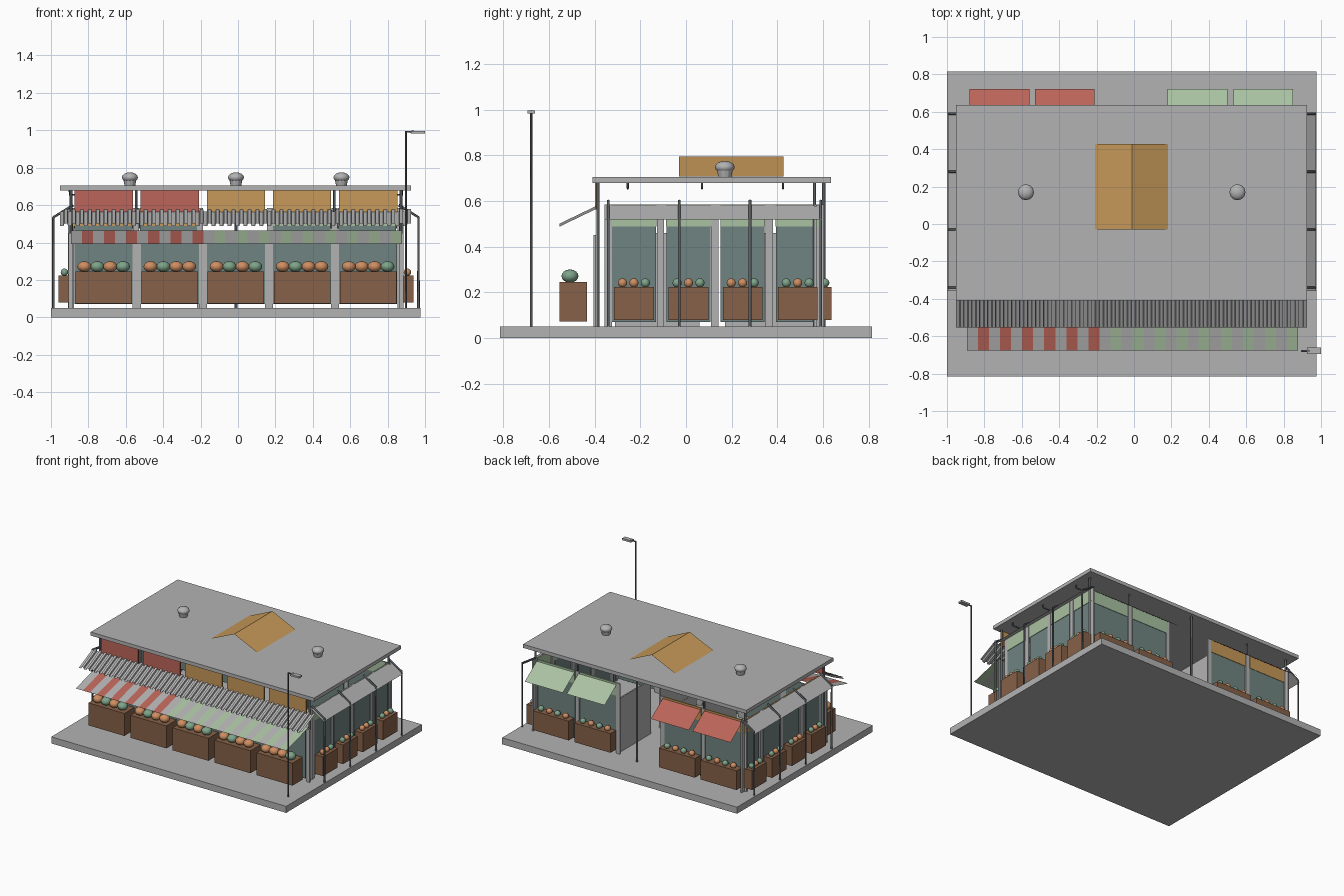
import bpy, bmesh, math, random
from mathutils import Vector

if "Cube" in bpy.data.objects:
    bpy.data.objects.remove(bpy.data.objects["Cube"])
random.seed(4)

def mat(name, r, g, b):
    m = bpy.data.materials.new(name)
    m.diffuse_color = (r, g, b, 1)
    m.use_nodes = True
    m.node_tree.nodes["Principled BSDF"].inputs["Base Color"].default_value = m.diffuse_color
    return m

GREY = mat("pale_grey", .45, .45, .45)
DARK = mat("dark_metal", .10, .11, .12)
RED = mat("awning_red", .50, .13, .10)
YELLOW = mat("awning_ochre", .57, .32, .10)
GREEN = mat("awning_green", .40, .54, .36)
BROWN = mat("crate_brown", .24, .12, .065)
GLASS = mat("window_teal", .16, .23, .22)
ORANGE = mat("fruit_orange", .62, .27, .12)
LEAF = mat("fruit_green", .21, .37, .25)
CX = -0.011  # building centre line

def mesh_obj(name, verts, faces, *mats):
    me = bpy.data.meshes.new(name)
    me.from_pydata(verts, [], faces)
    for m in mats:
        me.materials.append(m)
    ob = bpy.data.objects.new(name, me)
    bpy.context.collection.objects.link(ob)
    return ob

def finish(name, bm, m):
    me = bpy.data.meshes.new(name)
    bm.to_mesh(me)
    bm.free()
    me.materials.append(m)
    ob = bpy.data.objects.new(name, me)
    bpy.context.collection.objects.link(ob)
    return ob

def box(name, x0, x1, y0, y1, z0, z1, m):
    bm = bmesh.new()
    bmesh.ops.create_cube(bm, size=1)
    for v in bm.verts:
        v.co = ((x0 + x1) / 2 + v.co.x * (x1 - x0), (y0 + y1) / 2 + v.co.y * (y1 - y0),
                (z0 + z1) / 2 + v.co.z * (z1 - z0))
    return finish(name, bm, m)

def rod(name, pts, r, m=DARK):
    # round bar along a path
    cu = bpy.data.curves.new(name, 'CURVE')
    cu.dimensions = '3D'
    cu.bevel_depth = r
    cu.bevel_resolution = 1
    cu.use_fill_caps = True
    sp = cu.splines.new('POLY')
    sp.points.add(len(pts) - 1)
    for p, c in zip(sp.points, pts):
        p.co = (*c, 1)
    cu.materials.append(m)
    ob = bpy.data.objects.new(name, cu)
    bpy.context.collection.objects.link(ob)
    return ob

def ball(name, x, y, z, r, rz, m):
    bm = bmesh.new()
    bmesh.ops.create_uvsphere(bm, u_segments=12, v_segments=8, radius=1)
    for v in bm.verts:
        v.co = (x + v.co.x * r, y + v.co.y * r, z + v.co.z * rz)
    ob = finish(name, bm, m)
    ob.data.polygons.foreach_set("use_smooth", [True] * len(ob.data.polygons))
    return ob

def sheet(name, a, b, c, d, m):
    return mesh_obj(name, [a, b, c, d], [(0, 1, 2, 3)], m)

def fruit(x, y, z, r, rz, i):
    m = (ORANGE, LEAF)[i % 2] if random.random() < .75 else ORANGE
    ball("fruit", x, y, z, r, rz, m)

# base slab and flat roof
box("base_slab", -1, .976, -.815, .815, 0, .05, GREY)
box("roof_slab", -.952, .926, -.41, .635, .678, .705, GREY)

# roof skylight: two open sloped sheets
for x in (-.208, .182):
    sheet("skylight_slope", (x, -.03, .707), (x, .428, .707), (CX, .428, .795), (CX, -.03, .795), YELLOW)

# roof vents: flared neck and flattened cap
for x in (-.578, CX, .553):
    bm = bmesh.new()
    bmesh.ops.create_cone(bm, cap_ends=True, segments=12, radius1=.028, radius2=.036, depth=.04)
    for v in bm.verts:
        v.co += Vector((x, .17, .722))
    finish("vent_neck", bm, GREY)
    ball("vent_cap", x, .17, .748, .043, .027, GREY)

# front shop: five bays
front = [CX + .3535 * (i - 2) for i in range(5)]
for i, x in enumerate(front):
    box("front_window", x - .155, x + .155, -.403, -.397, .07, .45, GLASS)
    box("front_crate", x - .151, x + .151, -.555, -.433, .073, .244, BROWN)
    for k in range(4):
        fruit(x + .069 * (k - 1.5), -.508, .271, .037, .029, k)
    box("front_sign", x - .156, x + .156, -.398, -.389, .563, .678, RED if i < 2 else YELLOW)
for i in range(6):
    x = CX + .3535 * (i - 2.5)
    w = .022 if 0 < i < 5 else .012
    box("front_pillar", x - w, x + w, -.405, -.395, .05, .45, GREY)

# lower striped awning, stripes by index
n, x0, x1 = 30, -.893, .877
vs, fs = [], []
for i in range(n + 1):
    x = x0 + (x1 - x0) * i / n
    vs += [(x, -.675, .393), (x, -.40, .465)]
for i in range(n):
    fs.append((2 * i, 2 * i + 2, 2 * i + 3, 2 * i + 1))
aw = mesh_obj("striped_awning", vs, fs, GREY, RED, GREEN)
for i, p in enumerate(aw.data.polygons):
    p.material_index = 0 if i % 2 == 0 else (1 if i < 12 else 2)

# upper corrugated awning, square wave profile
n, x0, x1 = 44, -.952, .926
vs, fs = [], []
p = (x1 - x0) / n
for i in range(n):
    for f, h in ((0, 0), (.45, 0), (.55, .013), (.95, .013)):
        x = x0 + p * (i + f)
        vs += [(x, -.553, .488 + h), (x, -.393, .565 + h)]
for i in range(4 * n - 1):
    fs.append((2 * i, 2 * i + 2, 2 * i + 3, 2 * i + 1))
mesh_obj("corrugated_awning", vs, fs, GREY)

# left and right sides, mirrored about the centre line
side_y = (-.228, .011, .248, .489)
post_y = (-.34, -.03, .28, .59)
for s in (-1, 1):
    def X(d):
        return CX + s * d
    def sbox(name, a, b, *rest):
        return box(name, min(X(a), X(b)), max(X(a), X(b)), *rest)
    for y in side_y:
        sbox("side_window", .874, .880, y - .096, y + .096, .07, .49, GLASS)
        sbox("side_fascia", .874, .884, y - .098, y + .098, .487, .585, GREEN if s > 0 else YELLOW)
        sbox("side_crate", .881, .948, y - .087, y + .087, .078, .224, BROWN)
        for k in range(3):
            fruit(X(.917), y + .05 * (k - 1), .241, .02, .02, k + 1)
    for y in (-.336, -.108, .13, .369, .592):
        sbox("side_pillar", .872, .882, y - .02, y + .012, .05, .585, GREY)
    sheet("side_awning", (X(.88), -.357, .585), (X(.88), .595, .585),
          (X(.984), .595, .518), (X(.984), -.357, .518), GREY)
    for y in post_y:
        rod("side_post", [(X(.976), y, .05), (X(.976), y, .535), (X(.87), y, .6)], .007)
    for y in (-.255, .07, .425):
        rod("eave_bracket", [(X(.80), y, .655), (X(.89), y, .655), (X(.89), y, .68)], .005)
    for y in (-.385, .563):
        rod("corner_post", [(X(.882), y, .05), (X(.882), y, .68)], .008)
    # inner passage walls
    for y0, y1 in ((-.31, .06), (.17, .565)):
        sbox("passage_wall", .185, .195, y0, y1, .05, .46, GREY)

# back: two bays each side of the passage
for x, c, f in ((-.72, RED, YELLOW), (-.37, RED, YELLOW), (.339, GREEN, GREEN), (.691, GREEN, GREEN)):
    box("back_window", x - .155, x + .155, .564, .570, .07, .49, GLASS)
    box("back_fascia", x - .156, x + .156, .563, .573, .487, .585, f)
    box("back_crate", x - .151, x + .151, .572, .638, .078, .224, BROWN)
    for k in range(4):
        fruit(x + .069 * (k - 1.5), .606, .241, .022, .02, k)
    sheet("back_awning", (x - .16, .58, .575), (x + .16, .58, .575),
          (x + .16, .722, .474), (x - .16, .722, .474), c)
for x in (-.893, -.545, -.203, .172, .515, .868):
    box("back_pillar", x - .016, x + .016, .562, .572, .05, .585, GREY)
for x in (-.545, .515):
    rod("back_post", [(x, .563, .5), (x, .563, .68)], .007)
rod("back_middle_post", [(CX, .603, .05), (CX, .603, .68)], .008)

# street lamp
rod("lamp_pole", [(.898, -.678, .05), (.898, -.678, .992), (.94, -.678, .992)], .006)
box("lamp_head", .926, 1.0, -.695, -.661, .982, .996, GREY)
